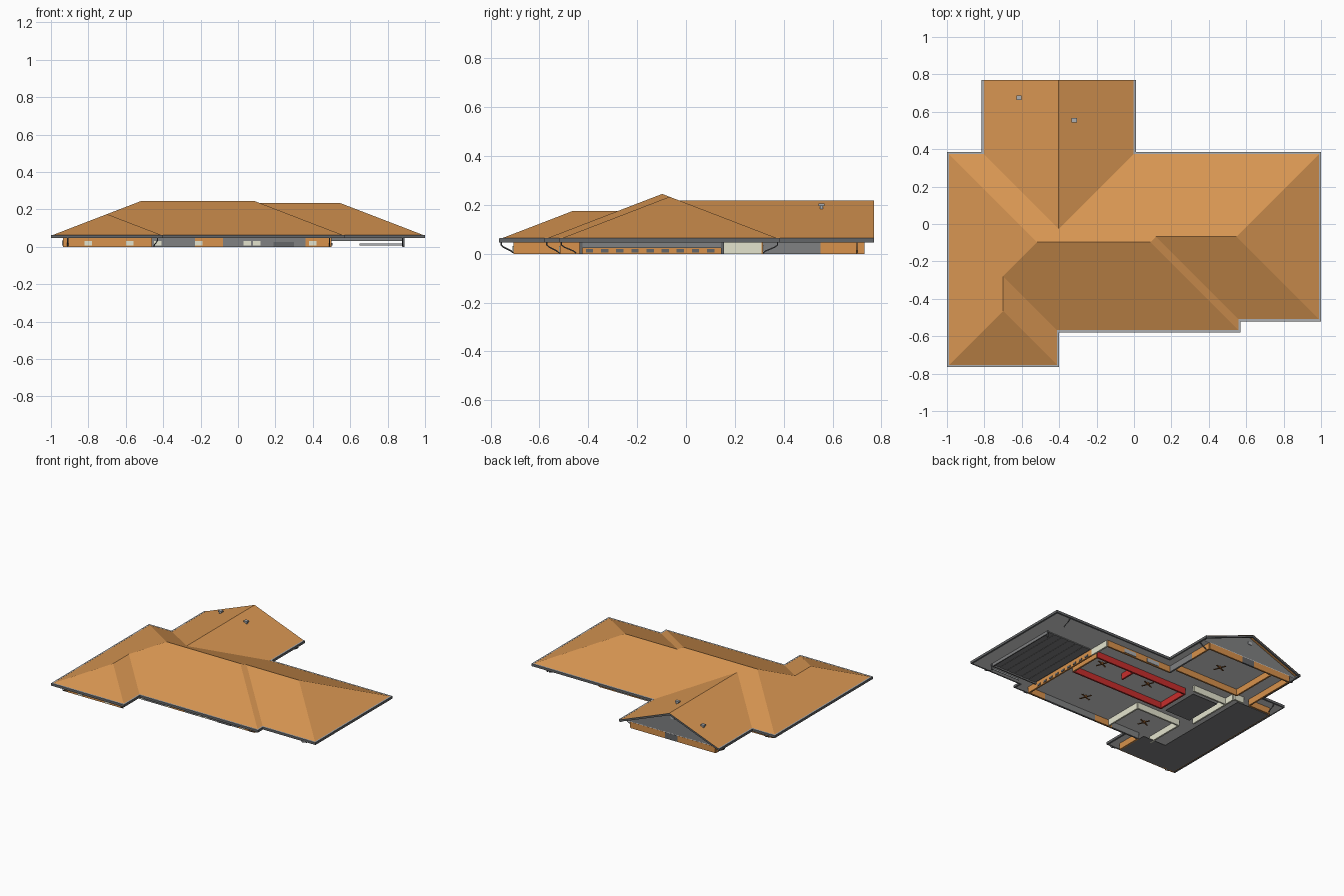
import bpy, bmesh, math
from mathutils import Matrix, Vector

if "Cube" in bpy.data.objects:
    bpy.data.objects.remove(bpy.data.objects["Cube"])


def mat(name, r, g, b):
    lin = [((c / 255 + 0.055) / 1.055) ** 2.4 for c in (r, g, b)]
    m = bpy.data.materials.new(name)
    m.diffuse_color = (*lin, 1)
    m.use_nodes = True
    m.node_tree.nodes["Principled BSDF"].inputs["Base Color"].default_value = m.diffuse_color
    return m


ROOF = mat("roof_tan", 216, 150, 82)
BRICK = mat("wall_orange", 216, 146, 76)
DARK = mat("gutter_dark_grey", 100, 102, 104)
TRIM = mat("trim_light_grey", 172, 175, 178)
CEIL = mat("ceiling_pale_grey", 218, 218, 218)
WALL = mat("wall_grey", 128, 129, 130)
CREAM = mat("wall_cream", 228, 228, 206)
RED = mat("wall_red", 200, 46, 44)
BROWN = mat("fan_brown", 160, 100, 48)


def mesh(name, verts, faces, m, recalc=True):
    bm = bmesh.new()
    vs = [bm.verts.new(v) for v in verts]
    for f in faces:
        bm.faces.new([vs[i] for i in f])
    if recalc:
        bmesh.ops.recalc_face_normals(bm, faces=bm.faces)
    me = bpy.data.meshes.new(name)
    bm.to_mesh(me)
    bm.free()
    me.materials.append(m)
    ob = bpy.data.objects.new(name, me)
    bpy.context.collection.objects.link(ob)
    return ob


def prism(name, pts, vec, m):
    n = len(pts)
    top = [tuple(Vector(p) + Vector(vec)) for p in pts]
    faces = [list(range(n)), list(range(2 * n - 1, n - 1, -1))]
    faces += [[i, (i + 1) % n, n + (i + 1) % n, n + i] for i in range(n)]
    return mesh(name, list(pts) + top, faces, m)


def box(name, x0, x1, y0, y1, z0, z1, m):
    return prism(name, [(x0, y0, z0), (x1, y0, z0), (x1, y1, z0), (x0, y1, z0)], (0, 0, z1 - z0), m)


def wall(name, x0, y0, x1, y1, m, z0=0.0, z1=0.046, t=0.006):
    # straight wall along x or y, centred on its line
    dx, dy = (t, 0) if x0 == x1 else (0, t)
    return box(name, min(x0, x1) - dx, max(x0, x1) + dx, min(y0, y1) - dy, max(y0, y1) + dy, z0, z1, m)


def outline(d, gy=0.77):
    # eaves outline moved inward by d; the gable end stays at gy
    return [(-1 + d, -.765 + d), (-.4 - d, -.765 + d), (-.4 - d, -.58 + d), (.57 - d, -.58 + d),
            (.57 - d, -.52 + d), (1 - d, -.52 + d), (1 - d, .385 - d), (.01 - d, .385 - d),
            (.01 - d, gy), (-.815 + d, gy), (-.815 + d, .385 - d), (-1 + d, .385 - d)]


# Roof: eave points plus ridge points, height follows distance from the eave
D, EZ, S = 0.012, 0.064, 0.385
eave = outline(D)
ridge = [(-.7, -.465, .3), (-.7, -.28, .3), (-.5175, -.0975, .4825), (.0875, -.0975, .4825),
         (.1175, -.0675, .4525), (.5475, -.0675, .4525), (-.4025, .77, .4125), (-.4025, -.0275, .4125)]
rv = [(x, y, EZ) for x, y in eave] + [(x, y, EZ + S * (d - D)) for x, y, d in ridge]
P1, P2, R1, R2, R3, R4, G1, G2 = range(12, 20)
mesh("roof", rv, [[11, 0, P1, P2, R1], [0, 1, P1], [1, 2, P2, P1], [2, 3, R2, R1, P2],
                  [3, 4, R3, R2], [4, 5, R4, R3], [5, 6, R4],
                  [6, 7, G2, R3, R4], [7, 8, G1, G2], [9, 10, G2, G1],
                  [10, 11, R1, G2], [R1, R2, R3, G2]], ROOF, recalc=False)


# Gutter and its pale top lip around all eaves except the gable end
def eave_ring(name, d0, d1, z0, z1, m):
    a, b = outline(d0), outline(d1)
    v = [(x, y, z) for loop in (a, b) for z in (z0, z1) for x, y in loop]
    faces = []
    for i in range(12):
        if i != 8:
            j = (i + 1) % 12
            faces += [[i, j, 12 + j, 12 + i], [24 + i, 24 + j, 36 + j, 36 + i],
                      [i, j, 24 + j, 24 + i], [12 + i, 12 + j, 36 + j, 36 + i]]
    faces += [[k, 12 + k, 36 + k, 24 + k] for k in (8, 9)]
    return mesh(name, v, faces, m)


eave_ring("gutter", 0, .014, .046, .063, DARK)
eave_ring("gutter_lip", .001, .012, .062, .0645, TRIM)

# Soffit plate under the whole roof
prism("soffit", [(x, y, .046) for x, y in outline(.012, .73)], (0, 0, .004), CEIL)

# Gable end: cladding, rake boards, vent
GX, PZ = -.4025, rv[G1][2]
prism("gable_cladding", [(-.803, .72, .05), (-.002, .72, .05), (-.002, .72, .060), (GX, .72, PZ - .004),
                         (-.803, .72, .060)], (0, .01, 0), WALL)
for s, n in ((-1, "left"), (1, "right")):
    ex = GX + s * .400
    prism(f"rake_board_{n}", [(ex, .758, .062), (GX, .758, PZ - .002), (GX, .758, PZ - .016), (ex, .758, .048)],
          (0, .011, 0), DARK)
box("gable_vent", GX - .015, GX + .015, .73, .735, .16, .18, TRIM)

# Outer walls: (name, x0, y0, x1, y1, material)
OUTER = [("front_left_wall", -.935, -.70, -.465, -.70, BRICK),
         ("left_wing_return_wall", -.465, -.70, -.465, -.51, BRICK),
         ("front_mid_wall", -.465, -.51, -.23, -.51, WALL),
         ("front_brick_wall", -.23, -.51, -.08, -.51, BRICK),
         ("front_grey_wall", -.08, -.51, .36, -.51, WALL),
         ("front_right_wall", .36, -.51, .495, -.51, BRICK),
         ("right_wall", .495, -.51, .495, .15, BRICK),
         ("right_cream_wall", .495, .15, .495, .31, CREAM),
         ("back_main_wall", .495, .31, -.055, .31, BRICK),
         ("back_wing_right_grey", -.055, .31, -.055, .55, WALL),
         ("back_wing_right_brick", -.055, .55, -.055, .725, BRICK),
         ("back_wing_end_right", -.055, .725, -.34, .725, BRICK),
         ("back_wing_end_door", -.34, .725, -.44, .725, DARK),
         ("back_wing_end_left", -.44, .725, -.75, .725, BRICK),
         ("back_wing_left_wall", -.75, .725, -.75, .31, BRICK),
         ("back_left_wall", -.75, .31, -.93, .31, BRICK),
         ("left_wall", -.93, .31, -.93, -.70, BRICK)]
# Inner walls
INNER = [("red_room_back", -.32, .15, .45, .15, RED), ("red_room_front", -.32, -.10, .45, -.10, RED),
         ("red_room_left", -.32, -.10, -.32, .15, RED), ("red_room_right", .45, -.10, .45, .15, BRICK),
         ("red_room_divider", .13, .03, .13, .15, RED),
         ("wing_room_front", -.60, .36, -.07, .36, BRICK), ("wing_room_left", -.60, .36, -.60, .72, BRICK),
         ("small_room_back", -.56, -.20, -.20, -.20, CREAM), ("small_room_left", -.56, -.50, -.56, -.20, CREAM),
         ("small_room_right", -.20, -.50, -.20, -.20, CREAM), ("hall_wall", -.62, -.12, -.62, .30, CREAM),
         ("store_wall", -.62, .22, -.34, .22, CREAM), ("porch_wall", -.70, .31, -.62, .31, CREAM)]
for w in OUTER + INNER:
    wall(*w)

# Grey floor and ceiling panels
box("left_floor", -.93, -.66, -.70, .30, 0, .004, WALL)
box("left_front_floor", -.66, -.47, -.70, -.46, 0, .004, WALL)
box("hall_floor", -.57, -.36, -.10, .19, 0, .004, WALL)
for i in range(6):
    x = .51 + i * .063
    box(f"patio_ceiling_{i}", x, x + .061, -.43, .15, .040, .046, WALL)

# Patio posts and beams on the right
for i, y in enumerate((-.43, .15)):
    box(f"patio_post_{i}", .880, .89, y - .006, y + .006, 0, .046, DARK)
box("patio_beam", .880, .888, -.43, .15, .024, .046, WALL)
box("patio_front_beam", .50, .888, -.435, -.425, .030, .046, WALL)
box("patio_low_rail", .65, .88, -.432, -.428, .006, .018, TRIM)
for i in range(9):
    y = -.41 + i * .062
    box(f"right_window_{i}", .499, .505, y, y + .03, .006, .020, DARK)

# Windows on the front, left and back walls
for i, (x, y) in enumerate([(-.80, -.70), (-.58, -.70), (-.43, -.51), (-.21, -.51), (.05, -.51), (.10, -.51), (.40, -.51)]):
    box(f"front_window_{i}", x - .02, x + .02, y - .010, y - .004, .006, .032, CREAM)
box("front_door", .19, .30, -.52, -.512, 0, .026, DARK)
for i, y in enumerate((-.55, -.25, .05)):
    box(f"left_window_{i}", -.941, -.934, y - .05, y + .05, .006, .034, TRIM)
for i, x in enumerate((.1, .3)):
    box(f"back_window_{i}", x - .05, x + .05, .314, .320, .006, .034, TRIM)


# Downpipes bending from gutter back to the wall
def pipe(name, x, y, dx, dy):
    cu = bpy.data.curves.new(name, "CURVE")
    cu.dimensions = "3D"
    cu.bevel_depth = .003
    cu.bevel_resolution = 1
    cu.use_fill_caps = True
    sp = cu.splines.new("POLY")
    path = [(0, .05), (0, .036), (.2, .027), (.8, .012), (1, .004)]
    sp.points.add(len(path) - 1)
    for p, (t, z) in zip(sp.points, path):
        p.co = (x + dx * t, y + dy * t, z, 1)
    cu.materials.append(DARK)
    bpy.context.collection.objects.link(bpy.data.objects.new(name, cu))


for i, a in enumerate([(-.91, -.757, 0, .05), (-.43, -.757, -.02, .05), (.49, -.570, 0, .05), (.88, -.510, 0, .06),
                       (.88, .375, 0, -.06), (-.91, .375, 0, -.05), (.002, .70, -.05, 0), (-.807, .70, .05, 0)]):
    pipe(f"downpipe_{i}", *a)


# Ceiling fans: hub and four blades
def fan(name, x, y):
    bm = bmesh.new()
    bmesh.ops.create_cone(bm, cap_ends=True, segments=10, radius1=.009, radius2=.009, depth=.014,
                          matrix=Matrix.Translation((x, y, .038)))
    for k in range(4):
        rot = Matrix.Rotation(math.radians(90 * k + 20), 4, "Z")
        bmesh.ops.create_cube(bm, size=1, matrix=Matrix.Translation((x, y, .034)) @ rot @
                              Matrix.Translation((.026, 0, 0)) @ Matrix.Diagonal((.04, .01, .002, 1)))
    me = bpy.data.meshes.new(name)
    bm.to_mesh(me)
    bm.free()
    me.materials.append(BROWN)
    bpy.context.collection.objects.link(bpy.data.objects.new(name, me))


for i, p in enumerate([(.33, .06), (-.08, .05), (-.31, .53), (.13, -.35), (-.39, -.36)]):
    fan(f"ceiling_fan_{i}", *p)

# Roof vents on the back wing
for i, (x, y) in enumerate([(-.615, .675), (-.32, .555)]):
    z = EZ + S * (.4125 - D - abs(x - GX))
    box(f"roof_vent_pipe_{i}", x - .007, x + .007, y - .007, y + .007, z - .01, z + .012, TRIM)
    box(f"roof_vent_cap_{i}", x - .014, x + .014, y - .012, y + .012, z + .010, z + .020, TRIM)
